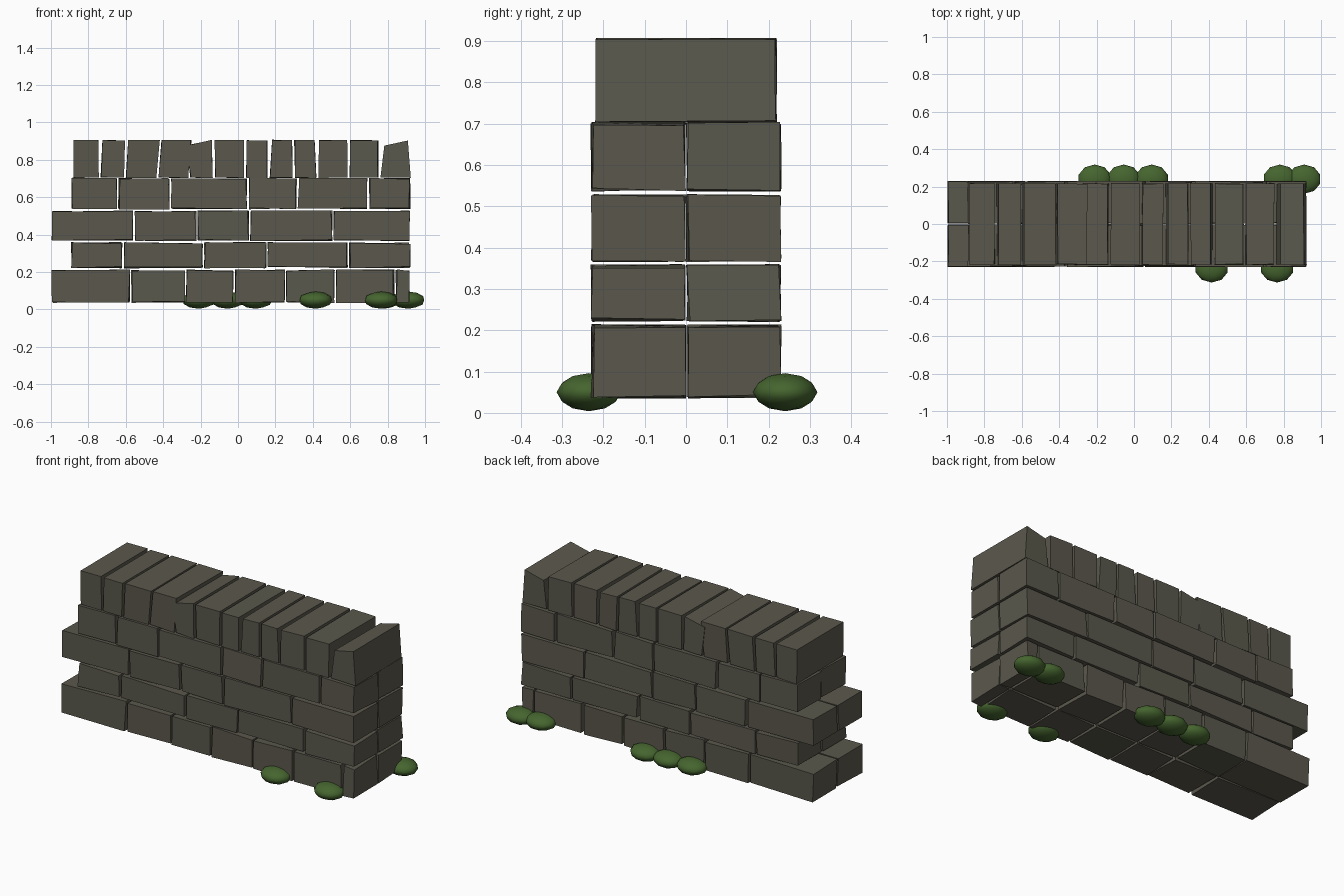
import bpy
import bmesh
import random
from mathutils import Vector

random.seed(4)

old_cube = bpy.data.objects.get("Cube")
if old_cube:
    bpy.data.objects.remove(old_cube, do_unlink=True)


def make_material(name, colour):
    material = bpy.data.materials.new(name)
    material.use_nodes = True
    material.diffuse_color = (*colour, 1)
    material.node_tree.nodes["Principled BSDF"].inputs["Base Color"].default_value = (*colour, 1)
    return material


stone = make_material("weathered grey stone", (0.102, 0.097, 0.072))
leaf = make_material("moss green", (0.06, 0.13, 0.028))


def add_object(name, bm, material):
    mesh = bpy.data.meshes.new(name)
    bm.to_mesh(mesh)
    bm.free()
    mesh.materials.append(material)
    obj = bpy.data.objects.new(name, mesh)
    bpy.context.collection.objects.link(obj)
    return obj


def add_block(name, x_range, y_range, z_range, lean=(0, 0), tilt=0, rough=0.005):
    """A rough hewn block; lean shifts the left and right top edges, tilt drops the top left."""
    bm = bmesh.new()
    bmesh.ops.create_cube(bm, size=1)
    for vert in bm.verts:
        right, back, top = (int(c > 0) for c in vert.co)
        vert.co = Vector((x_range[right], y_range[back], z_range[top]))
        if top:
            vert.co.x += lean[right]
            vert.co.z -= tilt * (1 - right)
        vert.co += Vector([random.uniform(-rough, rough) for _ in range(3)])
    return add_object(name, bm, stone)


# Lower courses: two layers of blocks, front and back, sharing the same joints
courses = [
    ("bottom_course", 0.04, 0.21, [-1, -.575, -.28, -.02, .255, .52, .84, .92]),
    ("second_course", 0.225, 0.355, [-.895, -.615, -.185, .155, .59, .925]),
    ("third_course", 0.37, 0.525, [-1, -.555, -.22, .062, .507, .925]),
    ("fourth_course", 0.54, 0.70, [-.895, -.643, -.36, .053, .317, .697, .925]),
]
layers = {"front": (-0.226, -0.005), "back": (0.005, 0.226)}
gap = 0.007
for course, low, high, joints in courses:
    for layer, depth in layers.items():
        for i, (left, right) in enumerate(zip(joints, joints[1:])):
            add_block(f"{course}_{layer}_block_{i + 1}",
                      (left + gap, right - gap), depth, (low, high))

# Capping course: upright blocks spanning the whole depth, some leaning
cap_joints = [-.885, -.74, -.605, -.43, -.26, -.13, .038, .163, .3, .425, .592, .755, .93]
cap_leans = {1: (.01, .008), 2: (.01, .016), 3: (.015, .016), 4: (-.025, -.006),
             7: (.01, -.005), 8: (-.005, -.01), 11: (.02, -.015)}
for i, (left, right) in enumerate(zip(cap_joints, cap_joints[1:])):
    add_block(f"capping_block_{i + 1}", (left + gap, right - gap),
              (-0.217, 0.217), (0.705, 0.905), cap_leans.get(i, (0, 0)),
              tilt=0.03 if i in (4, 11) else 0, rough=0.003)

# Flattened moss clumps along the foot of the wall
clumps = {"front": (-0.235, [.415, .765]), "back": (0.24, [-.21, -.055, .095, .78, .91])}
for side, (y, places) in clumps.items():
    for i, x in enumerate(places):
        bm = bmesh.new()
        bmesh.ops.create_icosphere(bm, subdivisions=2, radius=1)
        for face in bm.faces:
            face.smooth = True
        clump = add_object(f"moss_clump_{side}_{i + 1}", bm, leaf)
        clump.location = (x, y, 0.05)
        clump.scale = (0.09, 0.078, 0.046)
